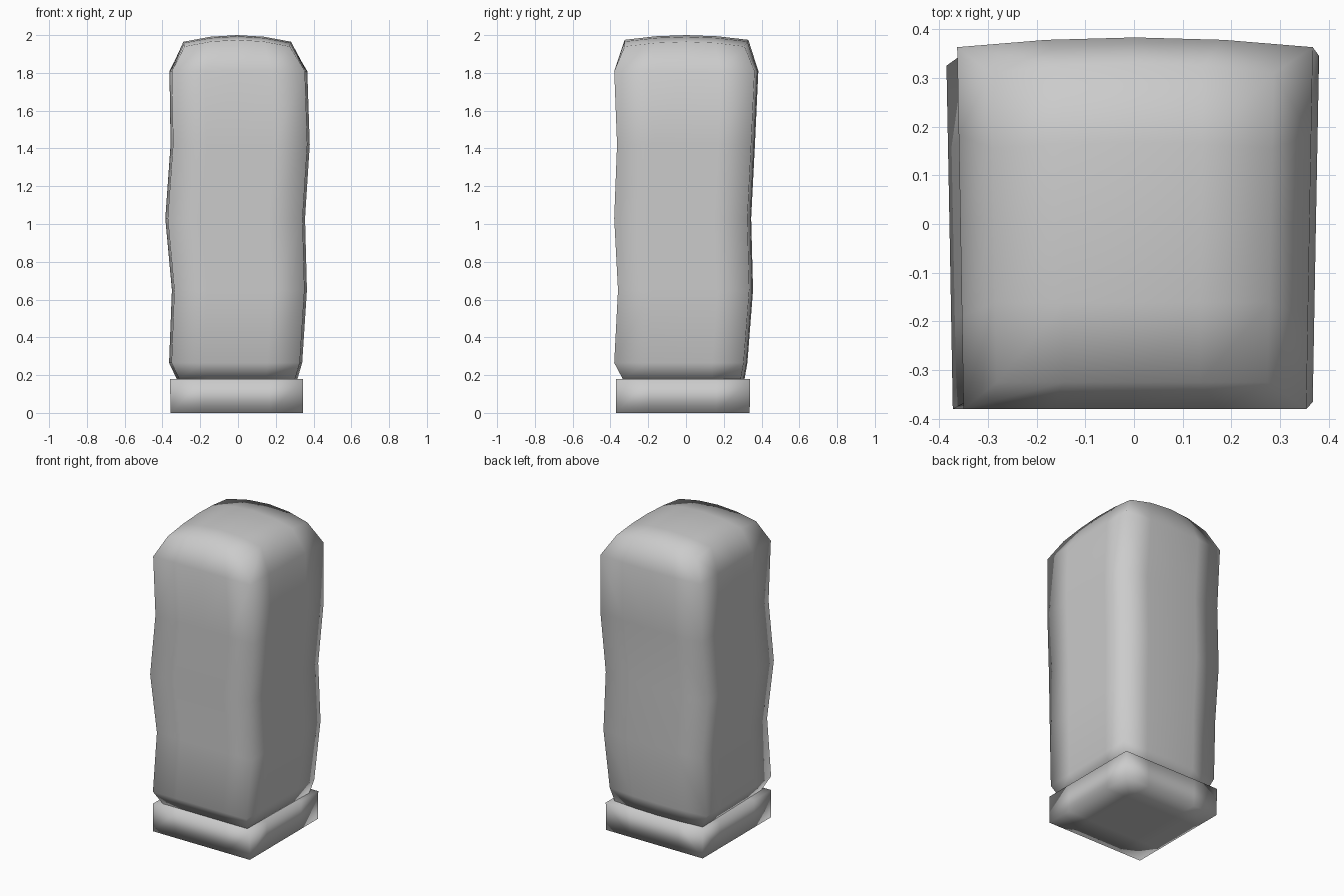
import bpy, bmesh

if "Cube" in bpy.data.objects:
    bpy.data.objects.remove(bpy.data.objects["Cube"])

N = 4  # segments along each horizontal side


def block(name, levels, bow=0.0, taper=0.0, dome=(0.0, 0.0)):
    """Stack of square rings (z, x0, x1, y0, y1) closed with gridded caps."""
    bm = bmesh.new()
    verts = {}
    top = len(levels) - 1
    for k, (z, x0, x1, y0, y1) in enumerate(levels):
        for i in range(N + 1):
            for j in range(N + 1):
                if 0 < k < top and 0 < i < N and 0 < j < N:
                    continue
                u, v = 2 * i / N - 1, 2 * j / N - 1
                x = x0 + (x1 - x0) * i / N - taper * u * (1 - v) / 2
                y = y0 + (y1 - y0) * j / N
                if v > 0:
                    y -= bow * u * u * v
                dz = dome[0] * u * u + dome[1] * v * v if k == top else 0
                verts[i, j, k] = bm.verts.new((x, y, z - dz))

    def quad(*keys):
        bm.faces.new([verts[key] for key in keys])

    for a in range(N):
        b = a + 1
        for k in range(top):
            for s in (0, N):
                quad((a, s, k), (b, s, k), (b, s, k + 1), (a, s, k + 1))
                quad((s, a, k), (s, b, k), (s, b, k + 1), (s, a, k + 1))
        for j in range(N):
            for k in (0, top):
                quad((a, j, k), (b, j, k), (b, j + 1, k), (a, j + 1, k))
    bmesh.ops.recalc_face_normals(bm, faces=bm.faces)
    for f in bm.faces:
        f.smooth = True
    mesh = bpy.data.meshes.new(name)
    bm.to_mesh(mesh)
    bm.free()
    obj = bpy.data.objects.new(name, mesh)
    bpy.context.collection.objects.link(obj)
    return obj


# Plinth slab
block("plinth", [(0.0, -0.357, 0.345, -0.37, 0.337),
                 (0.18, -0.36, 0.345, -0.37, 0.34)])

# Uneven pillar with a narrowed foot and domed top
block("pillar", [
    (0.18, -0.325, 0.315, -0.335, 0.31),
    (0.265, -0.365, 0.34, -0.38, 0.325),
    (0.65, -0.35, 0.365, -0.36, 0.355),
    (1.03, -0.385, 0.355, -0.38, 0.345),
    (1.42, -0.357, 0.38, -0.365, 0.365),
    (1.81, -0.363, 0.367, -0.38, 0.383),
    (2.0, -0.295, 0.287, -0.325, 0.33),
], bow=0.02, taper=0.013, dome=(0.035, 0.025))
